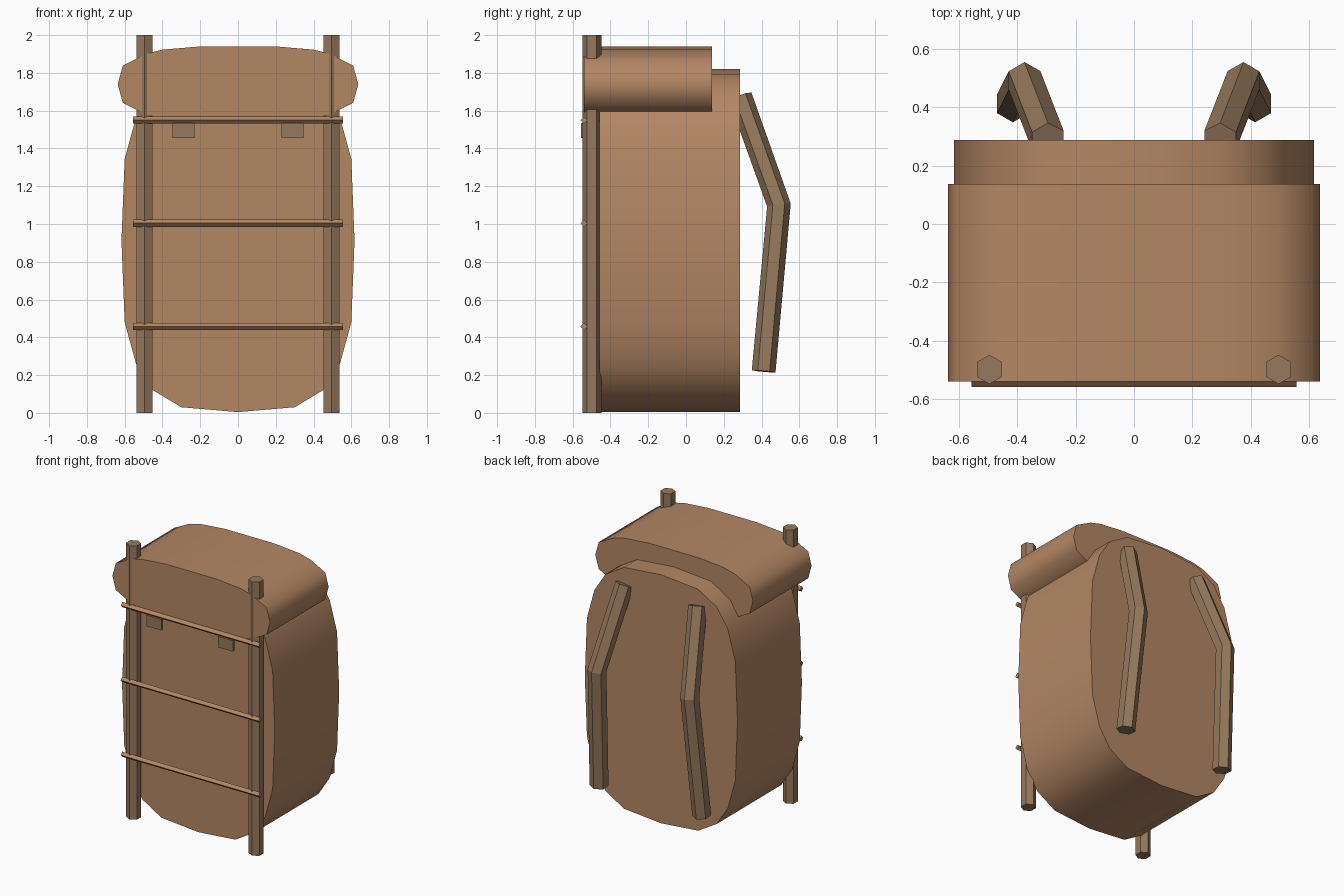
import bpy, bmesh, math
from mathutils import Vector

if "Cube" in bpy.data.objects:
    bpy.data.objects.remove(bpy.data.objects["Cube"])


def material(name, rgb):
    m = bpy.data.materials.new(name)
    m.diffuse_color = (*rgb, 1)
    m.use_nodes = True
    m.node_tree.nodes["Principled BSDF"].inputs["Base Color"].default_value = m.diffuse_color
    return m


leather = material("tan leather", (0.456, 0.242, 0.127))
wood = material("grey brown wood", (0.305, 0.191, 0.109))


def finish(name, bm, mat, smooth=False):
    bmesh.ops.recalc_face_normals(bm, faces=bm.faces)
    me = bpy.data.meshes.new(name)
    bm.to_mesh(me)
    bm.free()
    me.materials.append(mat)
    ob = bpy.data.objects.new(name, me)
    bpy.context.collection.objects.link(ob)
    if smooth:
        bpy.ops.object.select_all(action='DESELECT')
        ob.select_set(True)
        bpy.context.view_layer.objects.active = ob
        bpy.ops.object.shade_smooth_by_angle(angle=math.radians(60))
    return ob


def slab(name, quarter, mid_z, y0, y1, mat):
    """Extrude a profile mirrored from its upper right quarter (x, height above mid_z)."""
    right = quarter + [(x, -h) for x, h in reversed(quarter) if h > 0]
    loop = right + [(-x, h) for x, h in reversed(right) if x > 0]
    bm = bmesh.new()
    face = bm.faces.new([bm.verts.new((x, y0, mid_z + h)) for x, h in loop])
    ext = bmesh.ops.extrude_face_region(bm, geom=[face], use_keep_orig=True)
    moved = [v for v in ext["geom"] if isinstance(v, bmesh.types.BMVert)]
    bmesh.ops.translate(bm, verts=moved, vec=(0, y1 - y0, 0))
    return finish(name, bm, mat, smooth=True)


def rod(name, points, radius, sides, side_axis, mat):
    """Sweep a polygon along a path, with a corner pointing square to side_axis."""
    pts = [Vector(p) for p in points]
    bm = bmesh.new()
    rings = []
    for i, p in enumerate(pts):
        t = Vector()
        if i > 0:
            t += (p - pts[i - 1]).normalized()
        if i < len(pts) - 1:
            t += (pts[i + 1] - p).normalized()
        t.normalize()
        u = Vector(side_axis)
        u = (u - t * u.dot(t)).normalized()
        w = t.cross(u)
        angles = [math.tau * k / sides for k in range(sides)]
        rings.append([bm.verts.new(p + radius * (w * math.cos(a) + u * math.sin(a)))
                      for a in angles])
    for a, b in zip(rings, rings[1:]):
        for k in range(sides):
            j = (k + 1) % sides
            bm.faces.new((a[k], a[j], b[j], b[k]))
    bm.faces.new(rings[0])
    bm.faces.new(rings[-1])
    return finish(name, bm, mat)


def box(name, lo, hi, mat):
    bm = bmesh.new()
    bmesh.ops.create_cube(bm, size=1)
    for v in bm.verts:
        v.co = [(a + b) / 2 + c * (b - a) for a, b, c in zip(lo, hi, v.co)]
    return finish(name, bm, mat)


# Main bag and the rolled flap across its top
slab("bag_body", [(0, 0.908), (0.3, 0.882), (0.45, 0.792), (0.54, 0.652),
                  (0.6, 0.432), (0.617, 0)], 0.912, -0.457, 0.287, leather)
slab("top_flap", [(0.2, 0.2), (0.4, 0.183), (0.49, 0.16), (0.61, 0.098),
                  (0.637, 0)], 1.74, -0.54, 0.137, leather)

# Frame poles, shoulder straps and buckles on both sides
for side, s in (("left", -1), ("right", 1)):
    rod(f"{side}_frame_pole", [(s * 0.495, -0.498, 0), (s * 0.495, -0.498, 2)],
        0.05, 6, (1, 0, 0), wood)
    rod(f"{side}_shoulder_strap", [(s * 0.415, 0.411, 0.22), (s * 0.375, 0.492, 1.1),
                                   (s * 0.295, 0.287, 1.675)],
        0.063, 6, (1, 0, 0), wood)
    xs = sorted((s * 0.23, s * 0.348))
    box(f"{side}_buckle", (xs[0], -0.557, 1.455), (xs[1], -0.538, 1.535), wood)

# Cross bars
for name, z in (("lower", 0.457), ("middle", 1.004), ("upper", 1.55)):
    rod(f"{name}_cross_bar", [(-0.557, -0.54, z), (0.557, -0.54, z)],
        0.019, 4, (0, 1, 0), leather)
